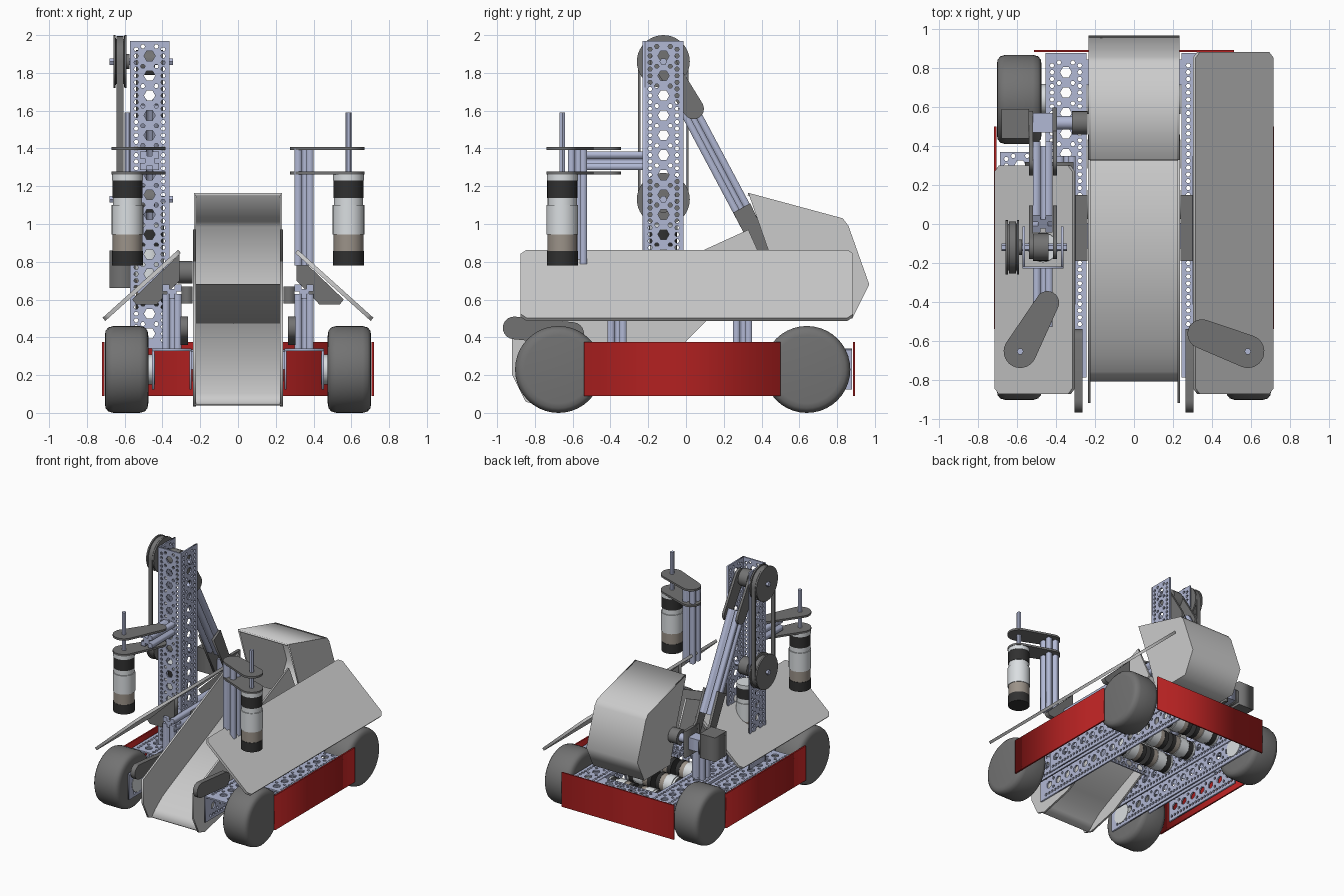
import bpy, bmesh
from math import sin, cos, pi, atan2, radians
from mathutils import Vector as V, Matrix

if "Cube" in bpy.data.objects:
    bpy.data.objects.remove(bpy.data.objects["Cube"])

def mat(name, r, g, b):
    m = bpy.data.materials.new(name)
    m.diffuse_color = (r, g, b, 1)
    m.use_nodes = True
    m.node_tree.nodes["Principled BSDF"].inputs["Base Color"].default_value = m.diffuse_color
    return m

METAL = mat("blue_grey_metal", .44, .48, .66)
RED = mat("red_bumper", .45, .015, .015)
DARK = mat("dark_grey", .17, .17, .17)
BLACK = mat("black", .03, .03, .03)
WHITE = mat("light_metal", .7, .73, .75)
BROWN = mat("brown_grey", .33, .29, .25)
X, Y, Z = V((1, 0, 0)), V((0, 1, 0)), V((0, 0, 1))

def frame(o, ex, ey):
    ex, ey = V(ex).normalized(), V(ey).normalized()
    m = Matrix((ex, ey, ex.cross(ey))).transposed().to_4x4()
    m.translation = V(o)
    return m

def add(name, meshes, m=None, smooth=False):
    bm = bmesh.new()
    for me in meshes:
        bm.from_mesh(me)
    bmesh.ops.recalc_face_normals(bm, faces=bm.faces)
    out = bpy.data.meshes.new(name)
    bm.to_mesh(out)
    bm.free()
    if smooth:
        out.shade_smooth()
        out.set_sharp_from_angle(angle=radians(35))
    if m:
        out.materials.append(m)
    ob = bpy.data.objects.new(name, out)
    bpy.context.collection.objects.link(ob)
    return ob

def prism_mesh(loops, depth, M):
    """First loop is the outline, the others are holes; extruded evenly along local z."""
    cu = bpy.data.curves.new("profile", 'CURVE')
    cu.dimensions, cu.fill_mode, cu.extrude = '2D', 'BOTH', depth / 2
    for pts in loops:
        s = cu.splines.new('POLY')
        s.points.add(len(pts) - 1)
        for p, c in zip(s.points, pts):
            p.co = (c[0], c[1], 0, 1)
        s.use_cyclic_u = True
    ob = bpy.data.objects.new("profile", cu)
    bpy.context.collection.objects.link(ob)
    dg = bpy.context.evaluated_depsgraph_get()
    me = bpy.data.meshes.new_from_object(ob.evaluated_get(dg))
    me.materials.clear()
    me.transform(M)
    bpy.data.objects.remove(ob)
    bpy.data.curves.remove(cu)
    return me

def prism(name, pts, depth, M, m=None):
    return add(name, [prism_mesh([pts], depth, M)], m)

def side_plate(name, pts, x, t, m=None):
    return prism(name, pts, t, frame((x, 0, 0), Y, Z), m)

def rect(w, h):
    return [(-w/2, -h/2), (w/2, -h/2), (w/2, h/2), (-w/2, h/2)]

def box(name, lo, hi, m=None):
    lo, hi = V(lo), V(hi)
    d = hi - lo
    return prism(name, rect(d.x, d.y), d.z, Matrix.Translation((lo + hi) / 2), m)

def ngon(x, y, r, n=6, a0=0):
    return [(x + r*cos(a0 + i*2*pi/n), y + r*sin(a0 + i*2*pi/n)) for i in range(n)]

def link(a, ra, b, rb, n=10):
    t = atan2(b[1] - a[1], b[0] - a[0])
    arc = lambda c, r, s: [(c[0] + r*cos(s - pi/2 + i*pi/n), c[1] + r*sin(s - pi/2 + i*pi/n)) for i in range(n + 1)]
    return arc(b, rb, t) + arc(a, ra, t + pi)

def lathe(name, prof, base, axis, m=None, n=32):
    bm = bmesh.new()
    M = Matrix.Translation(base) @ V(axis).to_track_quat('Z', 'Y').to_matrix().to_4x4()
    rings = [[bm.verts.new(M @ V((x, y, h))) for x, y in ngon(0, 0, r, n)] for r, h in prof]
    for a, b in zip(rings, rings[1:]):
        for i in range(n):
            bm.faces.new((a[i], a[(i+1) % n], b[(i+1) % n], b[i]))
    bm.faces.new(rings[0])
    bm.faces.new(rings[-1])
    me = bpy.data.meshes.new(name)
    bm.to_mesh(me)
    bm.free()
    return add(name, [me], m, True)

def cyl(name, r, p0, p1, m=None, n=32):
    d = V(p1) - V(p0)
    return lathe(name, [(r, 0), (r, d.length)], p0, d, m, n)

def beam(name, p0, p1, w=.1, m=METAL):
    """Slotted extrusion between two points."""
    p0, p1 = V(p0), V(p1)
    d = (p1 - p0).normalized()
    ex = Y if abs(d.x) > .9 else X
    pts = []
    for k in range(4):
        c, s = cos(k*pi/2), sin(k*pi/2)
        pts += [(w*(x*c - y*s), w*(x*s + y*c)) for x, y in
                ((-.5, -.5), (-.13, -.5), (-.13, -.25), (.13, -.25), (.13, -.5))]
    return prism(name, pts, (p1 - p0).length, frame((p0 + p1)/2, ex, d.cross(ex)), m)

def perforated(w, length, M):
    n, step = int(length / .105), .105
    loops = [rect(w, length)]
    for i in range(n):
        y = (i - (n - 1)/2) * step
        loops.append(ngon(0, y, .03))
        for s in (-1, 1):
            loops += [ngon(s*w*.34, y + dy, .012) for dy in (-.035, 0, .035)]
            loops.append(ngon(s*w*.17, y + .05, .012))
    return prism_mesh(loops, .012, M)

def channel(name, length, M, w=.21, h=.21):
    parts = [perforated(w, length, M)]
    for s in (-1, 1):
        parts.append(perforated(h, length, M @ frame((s*(w/2 - .006), 0, -h/2), (0, 0, -1), Y)))
    return add(name, parts, METAL)

def motor(name, base, axis, r, L):
    bands = [(0, .16, BLACK, 1), (.16, .34, BROWN, .97), (.34, .66, WHITE, 1.03),
             (.66, .74, WHITE, .95), (.74, .93, BLACK, .98), (.93, 1, WHITE, 1)]
    for i, (a, b, m, k) in enumerate(bands):
        cyl(f"{name}_band_{i}", r*k, V(base) + V(axis)*a*L, V(base) + V(axis)*b*L, m, 24)

# Wheels, drive frame, bumpers, and everything mirrored left to right
half = [(.18, 0), (.205, .004), (.222, .018), (.23, .045)]
tyre = half + [(r, .23 - h) for r, h in reversed(half)]
for s, side in ((-1, "left"), (1, "right")):
    for y, end in ((-.675, "front"), (.64, "rear")):
        lathe(f"{end}_{side}_wheel", tyre, (s*.475, y, .23), X*s, DARK, 40)
        cyl(f"{end}_{side}_hub", .08, (s*.44, y, .23), (s*.48, y, .23), WHITE, 16)
    channel(f"{side}_main_channel", 1.67, Matrix.Translation((s*.35, .045, .334)))
    channel(f"{side}_outer_channel", .77, Matrix.Translation((s*.585, -.015, .334)))
    box(f"{side}_bumper", (s*.714 - .006, -.54, .09), (s*.714 + .006, .50, .375), RED)
    for y in (.64, .36, .10):
        motor(f"{side}_drive_motor_{y}", (s*.02, y, .24), X*s, .075, .22)
    # Panel supports
    for y in (-.365, .30):
        beam(f"{side}_post", (s*.35, y, .34), (s*.35, y, .63))
        prism(f"{side}_panel_gusset", [(s*.31, .84), (s*.56, .60), (s*.54, .575), (s*.43, .575), (s*.31, .70)],
              .04, frame((0, y, 0), X, Z), DARK)
    beam(f"{side}_rail", (s*.35, -.41, .63), (s*.35, .35, .63))
    box(f"{side}_rail_block", (min(s*.24, s*.30), -.19, .58), (max(s*.24, s*.30), .15, .67), DARK)
    # Tilted side panel, shorter on the left
    y0, y1, L, c = -.875, (.885 if s > 0 else .30), .538, .03
    prism(f"{side}_panel", [(0, y0 + c), (c, y0), (L - c, y0), (L, y0 + c), (L, y1 - c), (L - c, y1), (c, y1), (0, y1 - c)],
          .022, frame((s*.31, 0, .855), (s*.4, 0, -.36), Y))
    # Chute wall and intake link
    side_plate(f"{side}_chute_wall", [(-.92, .40), (-.92, .20), (-.85, .06), (-.77, .035), (-.5, .1), (-.02, .36),
               (.11, .49), (.46, .68), (.33, .97)], s*.23, .015)
    side_plate(f"{side}_intake_link", link((-.6, .42), .06, (-.91, .45), .06), s*.285, .04, DARK)
    # Hood side
    side_plate(f"{side}_hood_side", [(.33, 1.165), (.83, 1.03), (.86, .99), (.97, .68), (.88, .50), (.54, .50), (.45, .82)],
               s*.228, .012)
box("rear_bumper", (-.515, .885, .09), (.515, .895, .375), RED)
for i, y in enumerate((-.06, .78)):
    channel(f"cross_channel_{i}", .49, frame((0, y, .33), Y, (-1, 0, 0)), .13, .1)

def sheet(name, pts, t, w):
    """Bent sheet following a path in the side plane."""
    up = []
    for i, p in enumerate(pts):
        d = (V(pts[min(i + 1, len(pts) - 1)]) - V(pts[max(i - 1, 0)])).normalized()
        up.append((p[0] - d.y*t, p[1] + d.x*t))
    side_plate(name, list(pts) + up[::-1], 0, w)

# Chute floor and hood skin
sheet("chute_floor", [(-.80, .04), (-.75, .09), (-.67, .15), (-.57, .20), (.46, .67)], .015, .46)
sheet("hood_skin", [(.54, .50), (.88, .50), (.97, .68), (.86, .99), (.83, 1.03), (.33, 1.165)], .015, .45)

# Vertical mast with pulleys, axles and belt
channel("mast", 1.63, frame((-.468, -.224, 1.155), X, Z))
for z in (1.13, 1.86):
    cyl("mast_axle", .02, (-.68, -.12, z), (-.345, -.12, z), METAL, 6)
    lathe("belt_pulley", [(.14, 0), (.14, .012), (.12, .013), (.12, .057), (.14, .058), (.14, .07)],
          (-.66, -.12, z), X, DARK, 40)
    cyl("pulley_hub", .04, (-.60, -.12, z), (-.575, -.12, z), DARK, 16)
    cyl("mast_gear", .07, (-.52, -.12, z), (-.44, -.12, z), DARK, 20)
belt = [link((-.12, 1.13), r, (-.12, 1.86), r, 20) for r in (.134, .122)]
add("belt", [prism_mesh(belt, .035, frame((-.625, 0, 0), Y, Z))], DARK)
motor("mast_motor", (-.468, -.12, .55), Z, .075, .45)

# Swinging arm with end brackets
beam("arm", (-.468, .0, 1.635), (-.468, .38, .92))
for x in (-.53, -.406):
    side_plate("arm_top_bracket", link((-.12, 1.86), .06, (.04, 1.61), .055), x, .02, DARK)
    side_plate("arm_end_bracket", [(.25, 1.06), (.34, 1.11), (.45, .87), (.58, .78), (.58, .68), (.45, .68), (.36, .85)], x, .02, DARK)
box("wrist_servo", (-.68, .44, .66), (-.54, .59, .86), DARK)
box("wrist_block", (-.52, .47, .69), (-.416, .57, .79), METAL)
cyl("wrist_shaft", .035, (-.54, .52, .745), (-.24, .52, .745), METAL, 12)
cyl("wrist_gear", .06, (-.32, .52, .745), (-.24, .52, .745), DARK, 24)
box("wrist_clamp", (-.42, .42, .63), (-.395, .60, .85), DARK)

# Two hanging motors on mounting plates
for s, a, ra, side in ((-1, (-.445, -.405), .06, "left"), (1, (.35, -.565), .075, "right")):
    for z in (1.27, 1.40):
        prism(f"{side}_motor_plate", link(a, ra, (s*.585, -.655), .085, 14), .016,
              Matrix.Translation((0, 0, z)), DARK)
    motor(f"{side}_lift_motor", (s*.585, -.655, .78), Z, .082, .485)
    cyl(f"{side}_lift_shaft", .017, (s*.585, -.655, 1.26), (s*.585, -.655, 1.59), METAL, 6)
beam("right_motor_post", (.35, -.575, .78), (.35, -.575, 1.40))
beam("left_motor_beam", (-.468, -.53, 1.335), (-.468, -.225, 1.335))
